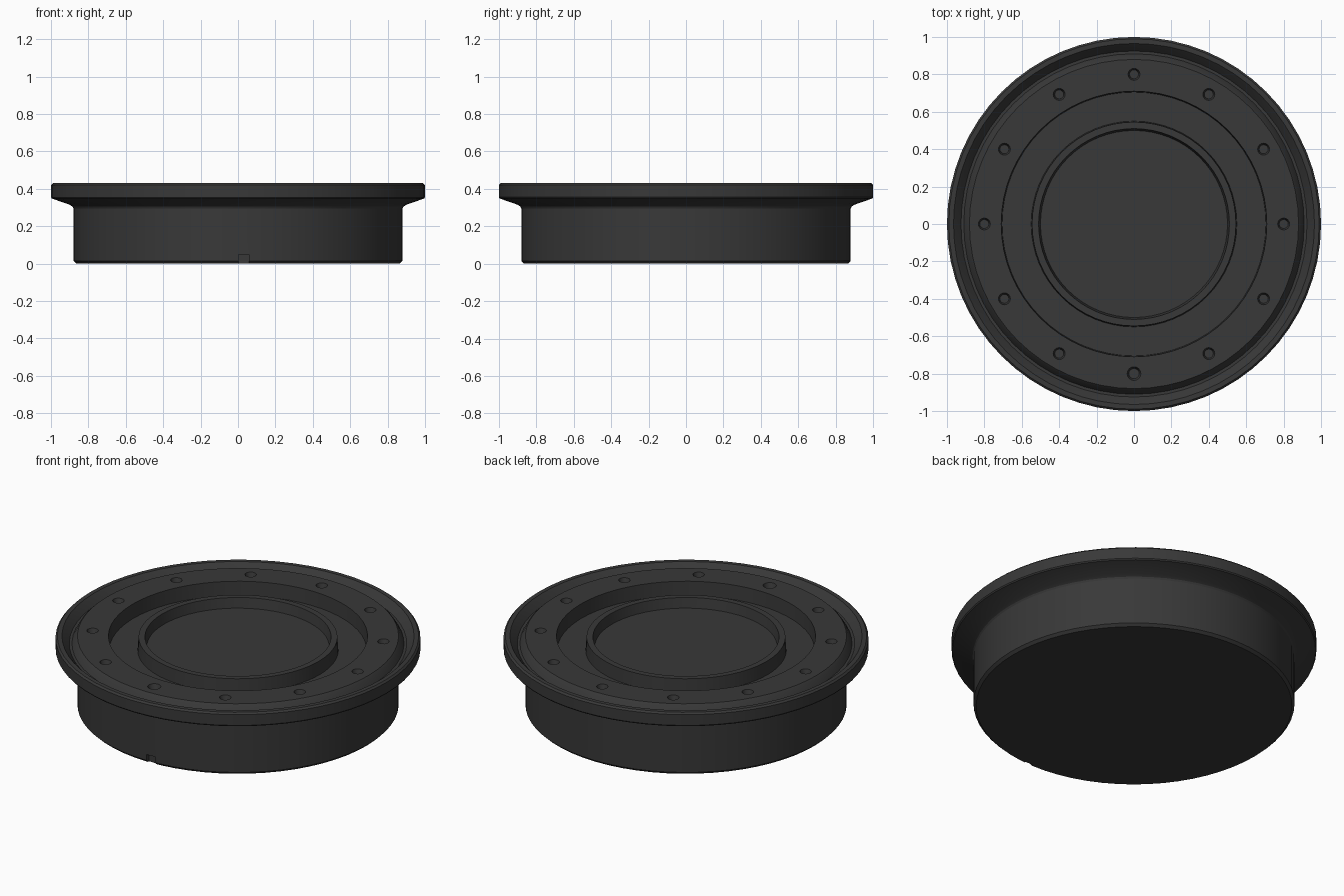
import bpy, bmesh, math
from mathutils import Matrix

if "Cube" in bpy.data.objects:
    bpy.data.objects.remove(bpy.data.objects["Cube"])

SEGMENTS = 64

dark = bpy.data.materials.new("dark_grey")
dark.diffuse_color = (0.04, 0.04, 0.04, 1)
dark.use_nodes = True
dark.node_tree.nodes["Principled BSDF"].inputs["Base Color"].default_value = dark.diffuse_color


def new_object(name, bm):
    bmesh.ops.recalc_face_normals(bm, faces=bm.faces)
    mesh = bpy.data.meshes.new(name)
    bm.to_mesh(mesh)
    bm.free()
    obj = bpy.data.objects.new(name, mesh)
    bpy.context.collection.objects.link(obj)
    return obj


def lathe(name, profile):
    bm = bmesh.new()
    verts = [bm.verts.new((r, 0, z)) for r, z in profile]
    edges = [bm.edges.new(pair) for pair in zip(verts, verts[1:])]
    bmesh.ops.spin(bm, geom=verts + edges, cent=(0, 0, 0), axis=(0, 0, 1),
                   angle=math.tau, steps=SEGMENTS, use_merge=True)
    bmesh.ops.remove_doubles(bm, verts=bm.verts, dist=1e-4)
    return new_object(name, bm)


# Round body with overhanging flange, edge channel, deck, groove and centre recess
profile = [
    (0, 0), (0.865, 0), (0.88, 0.015),            # underside and base
    (0.88, 0.295), (0.885, 0.305), (0.90, 0.315),  # wall and fillet
    (0.995, 0.348), (1.0, 0.355), (1.0, 0.42), (0.99, 0.43),  # flange rim
    (0.965, 0.43), (0.955, 0.42), (0.925, 0.385), (0.91, 0.385),  # edge channel
    (0.89, 0.42), (0.88, 0.43), (0.71, 0.43),      # deck
    (0.705, 0.345), (0.55, 0.345),                 # ring groove
    (0.545, 0.425), (0.51, 0.425), (0.50, 0.365), (0, 0.365),  # collar, recess
]
body = lathe("round_base", profile)
body.data.materials.append(dark)

# Twelve bolt holes in the deck; the front one is slightly larger
bm = bmesh.new()
for i in range(12):
    a = i * math.tau / 12
    r = 0.046 if i == 9 else 0.04
    place = Matrix.Translation((0.8 * math.cos(a), 0.8 * math.sin(a), 0.43))
    bmesh.ops.create_cone(bm, cap_ends=True, segments=16, radius1=r * 0.6,
                          radius2=r, depth=0.06, matrix=place)
holes = new_object("hole_cutters", bm)

# Small notch at the foot of the front wall
bm = bmesh.new()
bmesh.ops.create_cube(bm, size=1, matrix=Matrix.Translation((0.03, -0.88, 0.02))
                      @ Matrix.Diagonal((0.055, 0.05, 0.06, 1)))
notch = new_object("notch_cutter", bm)

for cutter in (holes, notch):
    cutter.hide_render = True
    cutter.hide_set(True)
    mod = body.modifiers.new(cutter.name, 'BOOLEAN')
    mod.object = cutter
    mod.operation = 'DIFFERENCE'
    mod.solver = 'EXACT'

# Bake the cuts, remove the cutters and shade
bpy.context.view_layer.objects.active = body
body.select_set(True)
for mod in list(body.modifiers):
    bpy.ops.object.modifier_apply(modifier=mod.name)
for cutter in (holes, notch):
    bpy.data.objects.remove(cutter)
bpy.ops.object.shade_smooth_by_angle(angle=math.radians(25))
